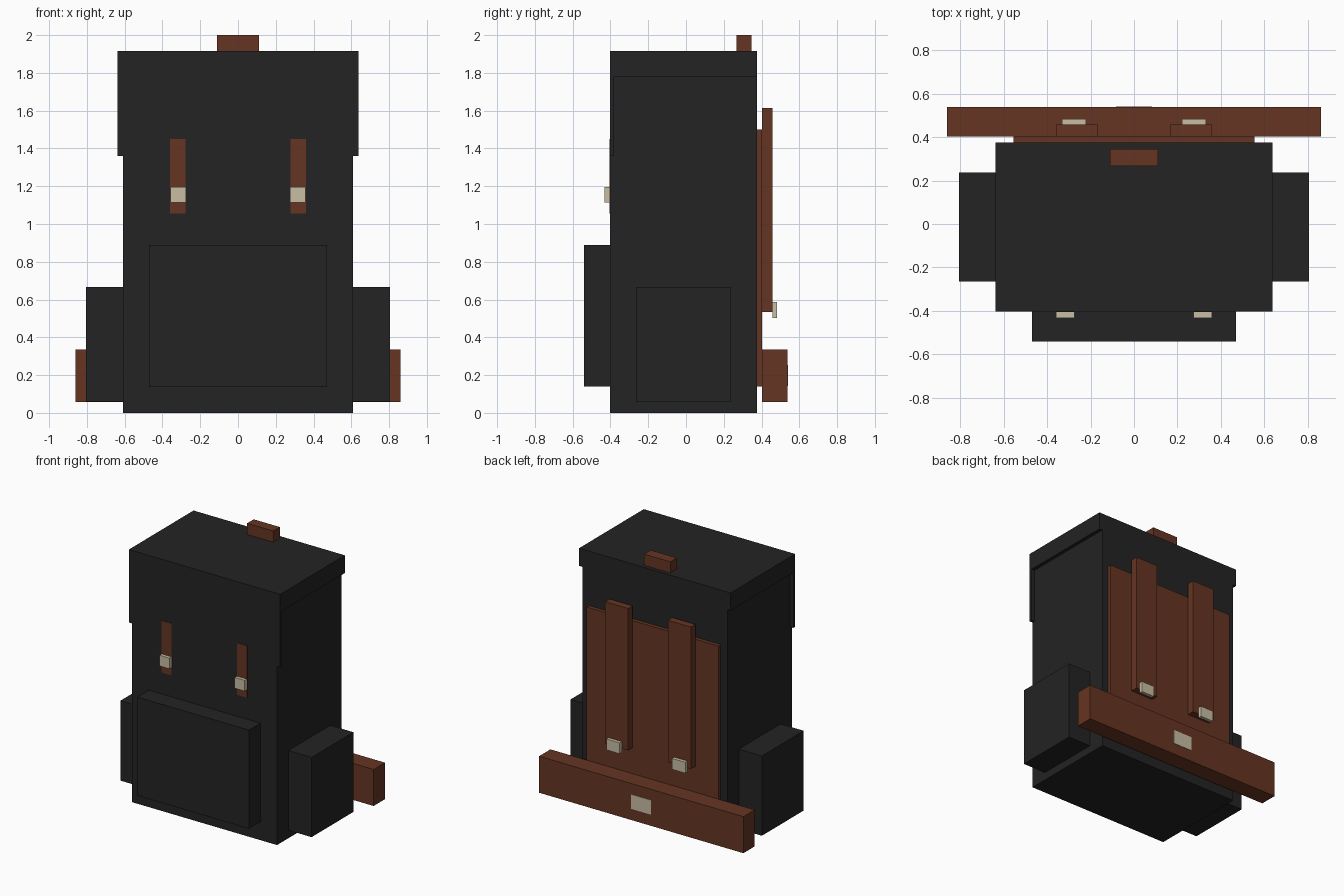
import bpy, bmesh

if "Cube" in bpy.data.objects:
    bpy.data.objects.remove(bpy.data.objects["Cube"])


def material(name, color):
    m = bpy.data.materials.new(name)
    m.diffuse_color = (*color, 1)
    m.use_nodes = True
    m.node_tree.nodes["Principled BSDF"].inputs["Base Color"].default_value = m.diffuse_color
    return m


BLACK = material("black_canvas", (0.017, 0.017, 0.017))
BROWN = material("brown_leather", (0.133, 0.035, 0.016))
BEIGE = material("beige_buckle", (0.58, 0.51, 0.37))


def extrude_x(name, profile, x0, x1, mat):
    """Extrude a closed (y, z) profile from x0 to x1."""
    bm = bmesh.new()
    face = bm.faces.new([bm.verts.new((x0, y, z)) for y, z in profile])
    out = bmesh.ops.extrude_face_region(bm, geom=[face])
    verts = [v for v in out["geom"] if isinstance(v, bmesh.types.BMVert)]
    bmesh.ops.translate(bm, verts=verts, vec=(x1 - x0, 0, 0))
    bmesh.ops.recalc_face_normals(bm, faces=bm.faces)
    mesh = bpy.data.meshes.new(name)
    bm.to_mesh(mesh)
    bm.free()
    mesh.materials.append(mat)
    obj = bpy.data.objects.new(name, mesh)
    bpy.context.collection.objects.link(obj)
    return obj


def box(name, x, y, z, mat):
    return extrude_x(name, [(y[0], z[0]), (y[1], z[0]), (y[1], z[1]), (y[0], z[1])], x[0], x[1], mat)


def pair(name, x, y, z, mat):
    """A box on the right side and its mirror image on the left."""
    box("right_" + name, x, y, z, mat)
    box("left_" + name, (-x[1], -x[0]), y, z, mat)


FRONT, BACK, PANEL = -0.402, 0.375, 0.402

# Main bag, and lid with a flap folded down the front
box("body", (-0.61, 0.61), (FRONT, BACK), (0, 1.85), BLACK)
extrude_x("lid", [(FRONT, 1.36), (-0.38, 1.36), (-0.38, 1.78), (BACK, 1.78),
                  (BACK, 1.915), (FRONT, 1.915)], -0.637, 0.637, BLACK)

# Pockets
box("front_pocket", (-0.47, 0.47), (-0.54, FRONT), (0.14, 0.89), BLACK)
pair("side_pocket", (0.61, 0.805), (-0.265, 0.237), (0.06, 0.667), BLACK)

# Front closing straps and buckles
pair("front_strap", (0.277, 0.36), (FRONT - 0.004, FRONT), (1.055, 1.45), BROWN)
pair("front_buckle", (0.275, 0.358), (-0.432, FRONT), (1.115, 1.197), BEIGE)

# Carry handle
box("handle", (-0.11, 0.11), (0.267, 0.346), (1.915, 2.0), BROWN)

# Back padding, shoulder straps and their buckles
box("back_panel", (-0.555, 0.555), (BACK, PANEL), (0.14, 1.50), BROWN)
pair("shoulder_strap", (0.167, 0.36), (PANEL, 0.457), (0.533, 1.613), BROWN)
pair("shoulder_buckle", (0.22, 0.332), (0.457, 0.483), (0.503, 0.586), BEIGE)

# Hip belt with a flat buckle plate
box("hip_belt", (-0.86, 0.86), (PANEL, 0.538), (0.057, 0.335), BROWN)
box("hip_buckle", (-0.083, 0.083), (0.538, 0.541), (0.143, 0.253), BEIGE)
